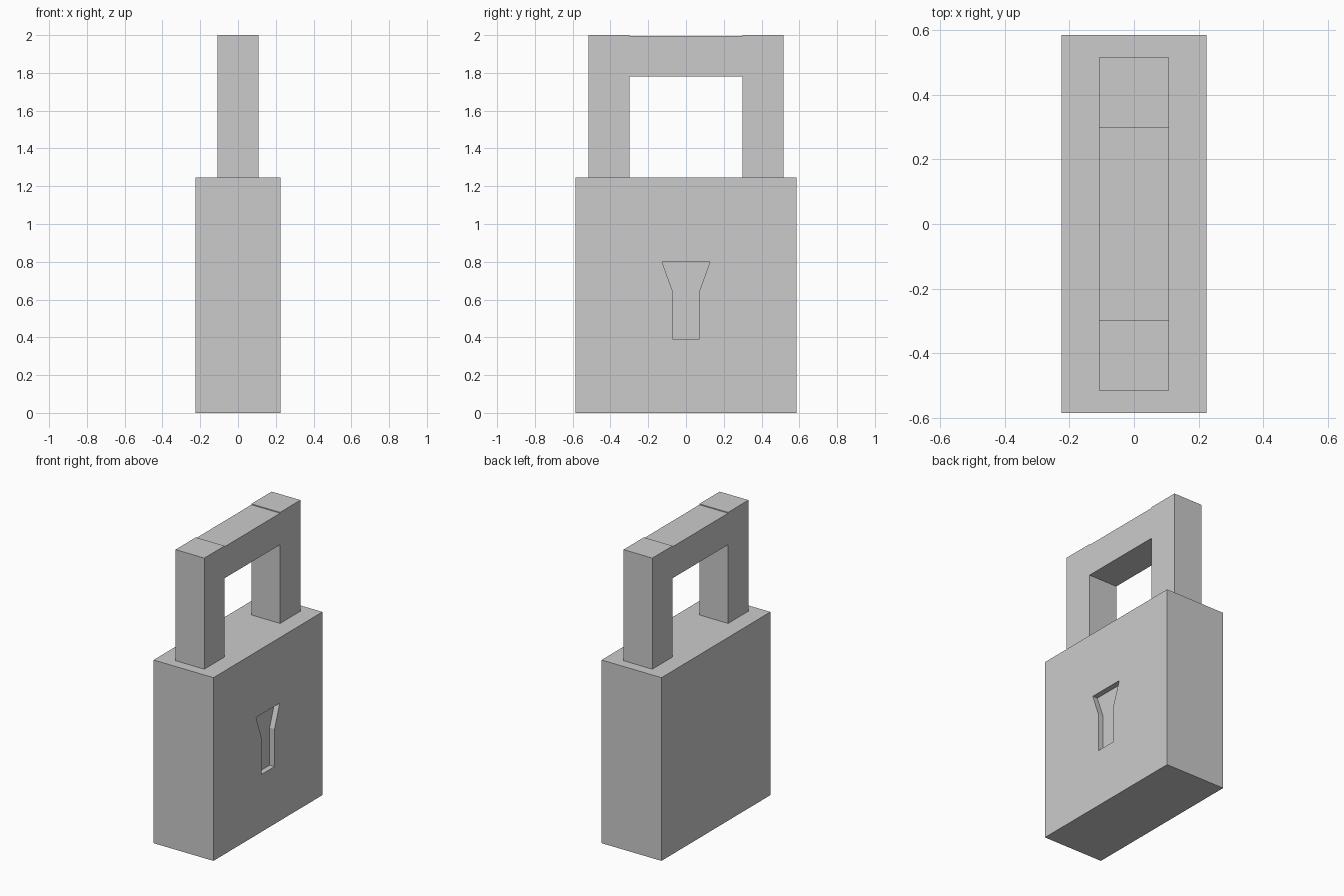
import bpy, bmesh

if "Cube" in bpy.data.objects:
    bpy.data.objects.remove(bpy.data.objects["Cube"])


def extrude_profile(name, points, x0, x1):
    """Closed (y, z) outline extruded along x into a solid."""
    bm = bmesh.new()
    face = bm.faces.new([bm.verts.new((x0, y, z)) for y, z in points])
    new = bmesh.ops.extrude_face_region(bm, geom=[face])["geom"]
    verts = [g for g in new if isinstance(g, bmesh.types.BMVert)]
    bmesh.ops.translate(bm, verts=verts, vec=(x1 - x0, 0, 0))
    bmesh.ops.recalc_face_normals(bm, faces=bm.faces)
    mesh = bpy.data.meshes.new(name)
    bm.to_mesh(mesh)
    bm.free()
    obj = bpy.data.objects.new(name, mesh)
    bpy.context.collection.objects.link(obj)
    return obj


def mirrored(half):
    """Complete a half outline (y > 0) across y = 0."""
    return half + [(-y, z) for y, z in reversed(half)]


W, H = 0.225, 1.245  # body half thickness and height

# Lock body
body = extrude_profile("lock_body", mirrored([(0.585, 0), (0.585, H)]), -W, W)

# Shallow keyhole recess on the +x face
keyhole = extrude_profile(
    "keyhole_cutter",
    mirrored([(0.071, 0.39), (0.071, 0.645), (0.127, 0.80)]),
    W - 0.037, W + 0.1)
keyhole.hide_render = True
keyhole.hide_viewport = False
keyhole.display_type = 'WIRE'
cut = body.modifiers.new("keyhole", 'BOOLEAN')
cut.operation = 'DIFFERENCE'
cut.solver = 'EXACT'
cut.object = keyhole
bpy.context.view_layer.objects.active = body
bpy.ops.object.modifier_apply(modifier=cut.name)
bpy.data.objects.remove(keyhole)

# Square shackle, crossbar set slightly below the leg tops
extrude_profile(
    "shackle",
    mirrored([(0.298, 1.78), (0.298, H), (0.516, H),
              (0.516, 2.0), (0.298, 2.0), (0.298, 1.994)]),
    -0.108, 0.108)
